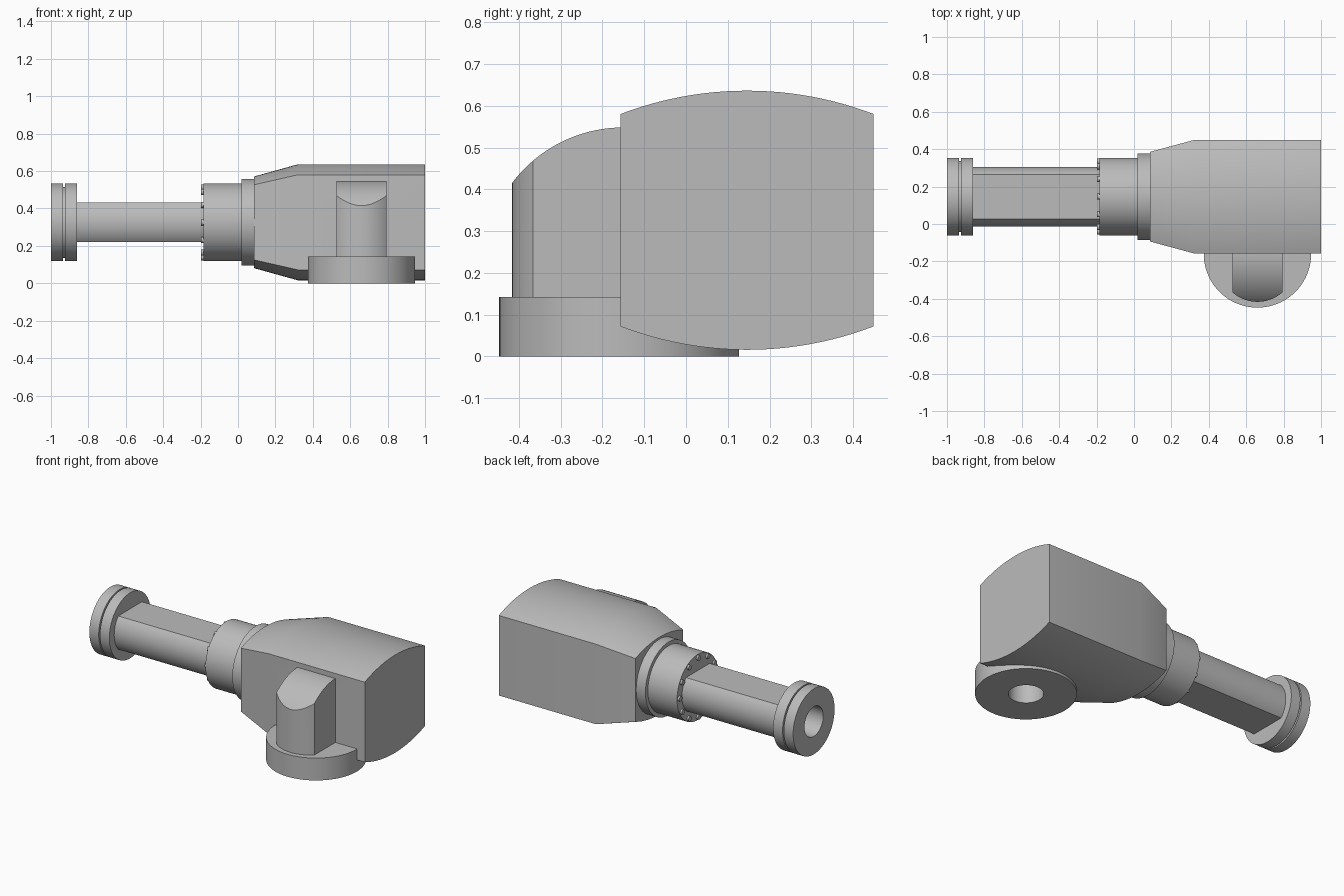
import bpy, bmesh
from math import sin, cos, asin, pi, radians
from mathutils import Vector

cube = bpy.data.objects.get("Cube")
if cube:
    bpy.data.objects.remove(cube, do_unlink=True)

GREY = (0.5, 0.5, 0.5)
metal = bpy.data.materials.new("plain grey")
metal.use_nodes = True
metal.diffuse_color = (*GREY, 1)
metal.node_tree.nodes["Principled BSDF"].inputs["Base Color"].default_value = (*GREY, 1)

AXIS_Y, AXIS_Z = 0.146, 0.326      # centre line of the long shaft
PORT_X, PORT_Y = 0.66, -0.16       # centre of the side port


def loft(name, rings):
    """Skin a list of equal-length point rings and cap both ends."""
    bm = bmesh.new()
    loops = [[bm.verts.new(p) for p in ring] for ring in rings]
    n = len(loops[0])
    for a, b in zip(loops, loops[1:]):
        for i in range(n):
            j = (i + 1) % n
            bm.faces.new((a[i], a[j], b[j], b[i]))
    bm.faces.new(loops[0][::-1])
    bm.faces.new(loops[-1])
    bmesh.ops.recalc_face_normals(bm, faces=bm.faces)
    mesh = bpy.data.meshes.new(name)
    bm.to_mesh(mesh)
    bm.free()
    mesh.materials.append(metal)
    obj = bpy.data.objects.new(name, mesh)
    bpy.context.collection.objects.link(obj)
    return obj


def circle(r, n=96):
    return [(r * cos(2 * pi * i / n), r * sin(2 * pi * i / n)) for i in range(n)]


def arc(half_width, rise, top, n=24):
    """Shallow arc over the given width, running from + to -, peaking at top."""
    r = (half_width ** 2 + rise ** 2) / (2 * rise)
    a = asin(half_width / r)
    return [(r * sin(a - 2 * a * i / n), top - r + r * cos(a - 2 * a * i / n))
            for i in range(n + 1)]


def along_x(name, sections, y=AXIS_Y, z=AXIS_Z):
    """Sections are (x, profile) pairs placed along the x direction."""
    return loft(name, [[(x, y + u, z + v) for u, v in prof] for x, prof in sections])


def along_z(name, prof, z0, z1, x=PORT_X, y=PORT_Y):
    return loft(name, [[(x + u, y + v, z) for u, v in prof] for z in (z0, z1)])


def boolean(obj, cutter, operation="DIFFERENCE"):
    mod = obj.modifiers.new("cut", "BOOLEAN")
    mod.operation, mod.solver, mod.object = operation, "EXACT", cutter
    bpy.context.view_layer.update()
    result = bpy.data.meshes.new_from_object(
        obj.evaluated_get(bpy.context.evaluated_depsgraph_get()))
    obj.modifiers.clear()
    obj.data = result


# Main housing: box with bowed top and bottom, tapering toward the shaft
bow = arc(0.303, 0.056, 0.31)
section = bow + [(-u, -v) for u, v in bow]
small = [(u * 0.79, v * 0.79) for u, v in section]
housing = along_x("housing", [(0.085, small), (0.32, section), (1.0, section)])

# Collar and bolted flange
collar = along_x("collar", [(0.02, circle(0.232)), (0.1, circle(0.232))])
flange = along_x("bolted_flange", [(-0.185, circle(0.208)), (0.03, circle(0.208))])
bolts = []
for i in range(12):
    a = 2 * pi * i / 12
    head = circle(0.016, 16)
    bolts.append(along_x(f"bolt_{i + 1}", [(-0.197, head), (-0.18, head)],
                         AXIS_Y + 0.187 * cos(a), AXIS_Z + 0.187 * sin(a)))

# Shaft: round sides with flat top and bottom
edge = asin(0.106 / 0.159)
side = [(0.159 * cos(-edge + 2 * edge * i / 16), 0.159 * sin(-edge + 2 * edge * i / 16))
        for i in range(17)]
flats = side + [(-u, -v) for u, v in side]
shaft = along_x("shaft", [(-0.88, flats), (-0.18, flats)])

# Grooved end flange
big, groove = circle(0.208), circle(0.19)
end_flange = along_x("end_flange", [(-1, big), (-0.935, big), (-0.935, groove),
                                    (-0.926, groove), (-0.926, big), (-0.86, big)])

# Side port: round base plus a neck with bowed front and curved top
base = along_z("port_base", circle(0.287), 0, 0.142)
front = [(u, -v) for u, v in arc(0.133, 0.05, 0.256)]
neck = along_z("port_neck", front + [(-0.133, 0.06), (0.133, 0.06)], 0.13, 0.6)
crown = along_x("crown_cutter", [(0.3, circle(0.333, 128)), (1.0, circle(0.333, 128))],
                -0.15, 0.215)
boolean(neck, crown, "INTERSECT")

# Bores through the shaft end and up into the port
shaft_bore = along_x("shaft_bore", [(-1.1, circle(0.094)), (-0.1, circle(0.094))])
for part in (shaft, end_flange):
    boolean(part, shaft_bore)
port_bore = along_z("port_bore", circle(0.1), -0.1, 0.35)
for part in (base, neck, housing):
    boolean(part, port_bore)
for cutter in (crown, shaft_bore, port_bore):
    bpy.data.objects.remove(cutter, do_unlink=True)

# Smooth curved faces, keep corners crisp
for obj in [housing, collar, flange, shaft, end_flange, base, neck] + bolts:
    for poly in obj.data.polygons:
        poly.use_smooth = True
    obj.data.set_sharp_from_angle(angle=radians(30))
